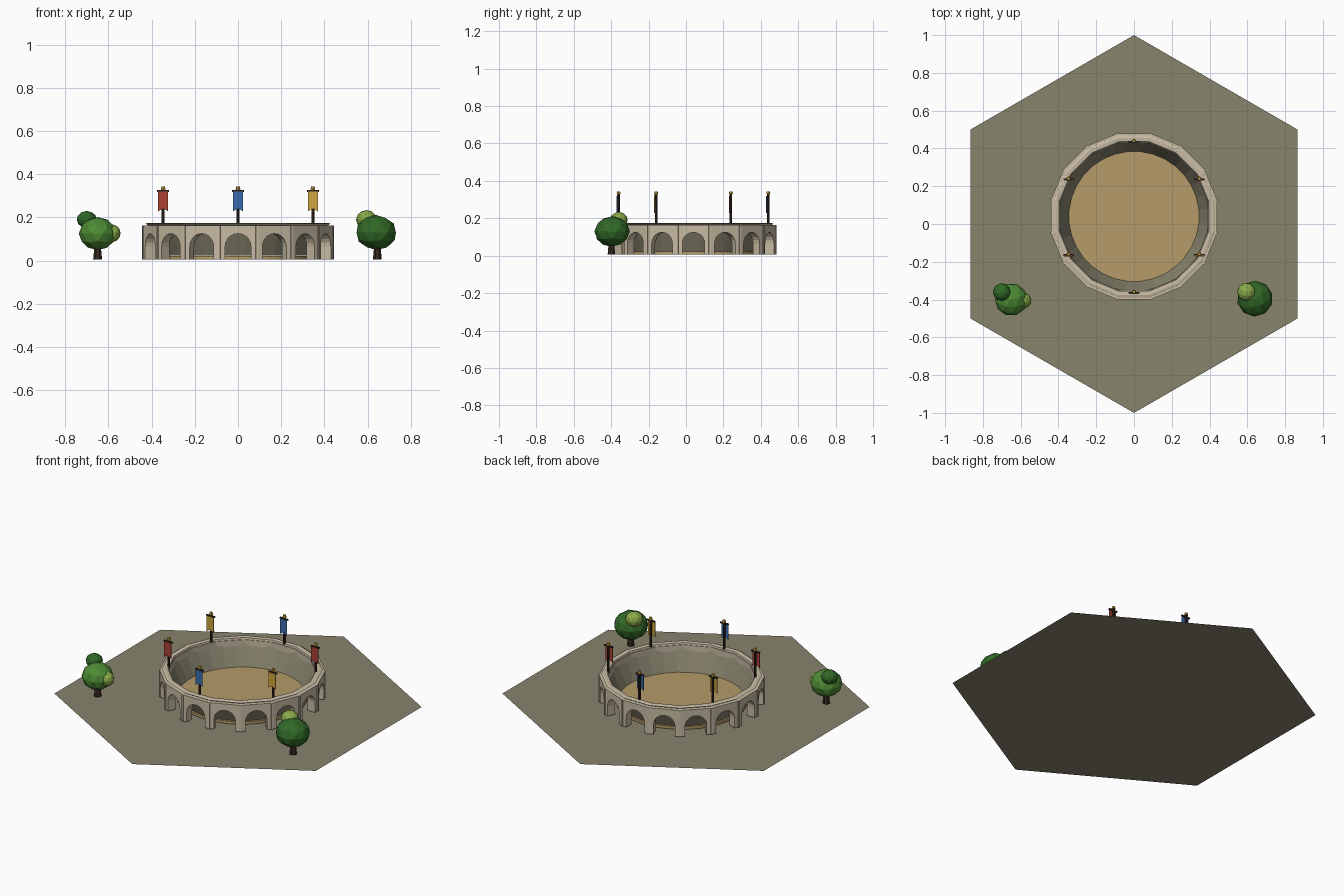
import bpy, bmesh, math
from mathutils import Vector, Matrix

if "Cube" in bpy.data.objects:
    bpy.data.objects.remove(bpy.data.objects["Cube"], do_unlink=True)


def material(name, r, g, b):
    m = bpy.data.materials.new(name)
    m.use_nodes = True
    m.diffuse_color = (r, g, b, 1)
    m.node_tree.nodes["Principled BSDF"].inputs["Base Color"].default_value = (r, g, b, 1)
    return m


earth = material("dull earth", .25, .23, .155)
sand = material("sand", .46, .33, .14)
stone = material("pale stone", .58, .50, .37)
wood = material("dark wood", .035, .022, .014)
gold = material("gold", .62, .38, .05)
blue = material("blue cloth", .04, .15, .42)
red = material("red cloth", .40, .055, .035)
leaf = material("leaf green", .075, .26, .035)
dark_leaf = material("dark leaf green", .03, .14, .02)
light_leaf = material("light leaf green", .25, .40, .065)

CENTRE = Vector((0, .04, 0))
SIDES = 16
HALF = math.pi / SIDES
BASE = .006


def finish(bm, name, mat, recalc=True):
    if recalc:
        bmesh.ops.recalc_face_normals(bm, faces=bm.faces[:])
    me = bpy.data.meshes.new(name)
    bm.to_mesh(me)
    bm.free()
    me.materials.append(mat)
    ob = bpy.data.objects.new(name, me)
    bpy.context.collection.objects.link(ob)
    return ob


def box(bm, size, at, angle=0):
    m = Matrix.Rotation(angle, 4, 'Z') @ Matrix.Translation(at) @ Matrix.Diagonal((*size, 1))
    bmesh.ops.create_cube(bm, size=1, matrix=m)


def cylinder(name, mat, r1, r2, z1, z2, at, sides):
    bm = bmesh.new()
    bmesh.ops.create_cone(bm, cap_ends=True, segments=sides, radius1=r1, radius2=r2, depth=z2 - z1,
                          matrix=Matrix.Translation((at[0], at[1], (z1 + z2) / 2)))
    return finish(bm, name, mat)


def lathe(name, mat, profile, sides, turn=0, closed=False):
    """Sweep an (r, z) profile round the arena centre."""
    bm = bmesh.new()
    rings = []
    for i in range(sides):
        a = turn + i * math.tau / sides
        rings.append([bm.verts.new(CENTRE + Vector((r * math.cos(a), r * math.sin(a), z)))
                      for r, z in profile])
    n = len(profile)
    for i in range(sides):
        p, q = rings[i], rings[(i + 1) % sides]
        for j in range(n if closed else n - 1):
            k = (j + 1) % n
            bm.faces.new((p[j], q[j], q[k], p[k]))
    if not closed:
        bmesh.ops.reverse_faces(bm, faces=bm.faces[:])
    return finish(bm, name, mat, closed)


# Hexagonal ground sheet
bm = bmesh.new()
bmesh.ops.create_circle(bm, cap_ends=True, segments=6, radius=1)
ground = finish(bm, "ground", earth)
for poly in ground.data.polygons:
    if poly.normal.z < 0:
        poly.flip()

# Sand floor and sloped seating bowl
cylinder("arena_floor", sand, .355, .355, BASE, .022, CENTRE, 48)
lathe("seating_bowl", earth, [(.345, .023), (.402, .15)], 32, HALF / 2)

# Wall: one arched panel per side
OUTER, INNER, TOP = .44, .39, .163
ARCH, SPRING = .06, .065
bm = bmesh.new()
for s in range(SIDES):
    rot = Matrix.Rotation(s * 2 * HALF, 4, 'Z')
    loops = []
    for r in (OUTER, INNER):
        edge = r * math.tan(HALF)
        pts = [(edge, BASE), (edge, TOP), (-edge, TOP), (-edge, BASE), (-ARCH, BASE)]
        pts += [(-ARCH * math.cos(t * math.pi / 10), SPRING + ARCH * math.sin(t * math.pi / 10))
                for t in range(11)]
        pts.append((ARCH, BASE))
        loops.append([bm.verts.new(CENTRE + rot @ Vector((x, -r, z))) for x, z in pts])
    front, back = loops
    n = len(front)
    bm.faces.new(front)
    bm.faces.new(back[::-1])
    for i in range(n):
        if i not in (0, 2):
            k = (i + 1) % n
            bm.faces.new((front[i], back[i], back[k], front[k]))
bmesh.ops.remove_doubles(bm, verts=bm.verts[:], dist=.0001)
finish(bm, "arcade_wall", stone)

# Slim pilasters at the wall corners
bm = bmesh.new()
corner = OUTER / math.cos(HALF)
for s in range(SIDES):
    box(bm, (.012, .012, TOP - BASE), (0, -corner + .003, (TOP + BASE) / 2), (s + .5) * 2 * HALF)
bmesh.ops.translate(bm, verts=bm.verts[:], vec=CENTRE)
finish(bm, "wall_pilasters", stone)

# Coping on top of the wall
k = 1 / math.cos(HALF)
lathe("wall_coping", stone,
      [(.412 * k, .16), (.428 * k, .171), (.415 * k, .175), (.396 * k, .173), (.393 * k, .16)],
      SIDES, HALF, closed=True)

# Banners, all facing the front
for i in range(6):
    a = -math.pi / 2 + i * math.pi / 3
    at = CENTRE + Vector((.4 * math.cos(a), .4 * math.sin(a), 0))
    cylinder(f"banner_pole_{i}", wood, .007, .007, .165, .332, at, 8)
    cylinder(f"banner_finial_{i}", gold, .011, .008, .330, .344, at, 8)
    bm = bmesh.new()
    box(bm, (.056, .008, .008), at + Vector((0, -.004, .322)))
    finish(bm, f"banner_crossbar_{i}", wood)
    bm = bmesh.new()
    outline = [(-.023, .32), (-.023, .228), (0, .242), (.023, .228), (.023, .32)]
    face = bm.faces.new([bm.verts.new(at + Vector((x, -.011, z))) for x, z in outline])
    ext = bmesh.ops.extrude_face_region(bm, geom=[face])["geom"]
    bmesh.ops.translate(bm, vec=(0, .004, 0), verts=[v for v in ext if isinstance(v, bmesh.types.BMVert)])
    finish(bm, f"banner_cloth_{i}", (blue, gold, red)[i % 3])


# Trees: trunk plus faceted clumps of leaves
def clump(name, mat, at, radius, squash=.9, turn=0):
    bm = bmesh.new()
    m = Matrix.Translation(at) @ Matrix.Rotation(turn, 4, 'Z') @ Matrix.Diagonal((1, 1, squash, 1))
    bmesh.ops.create_icosphere(bm, subdivisions=2, radius=radius, matrix=m)
    finish(bm, name, mat)


cylinder("right_tree_trunk", wood, .021, .014, BASE, .08, (-.65, -.4), 7)
clump("right_tree_crown", leaf, (-.65, -.4, .125), .087, .88, .3)
clump("right_tree_top_clump", dark_leaf, (-.7, -.36, .19), .047, .85, .8)
clump("right_tree_side_clump", light_leaf, (-.585, -.405, .127), .042, 1, .5)

cylinder("left_tree_trunk", wood, .021, .014, BASE, .08, (.645, -.4), 7)
clump("left_tree_crown", dark_leaf, (.64, -.395, .13), .095, .85, .6)
clump("left_tree_top_clump", light_leaf, (.595, -.36, .19), .049, .9, .2)
